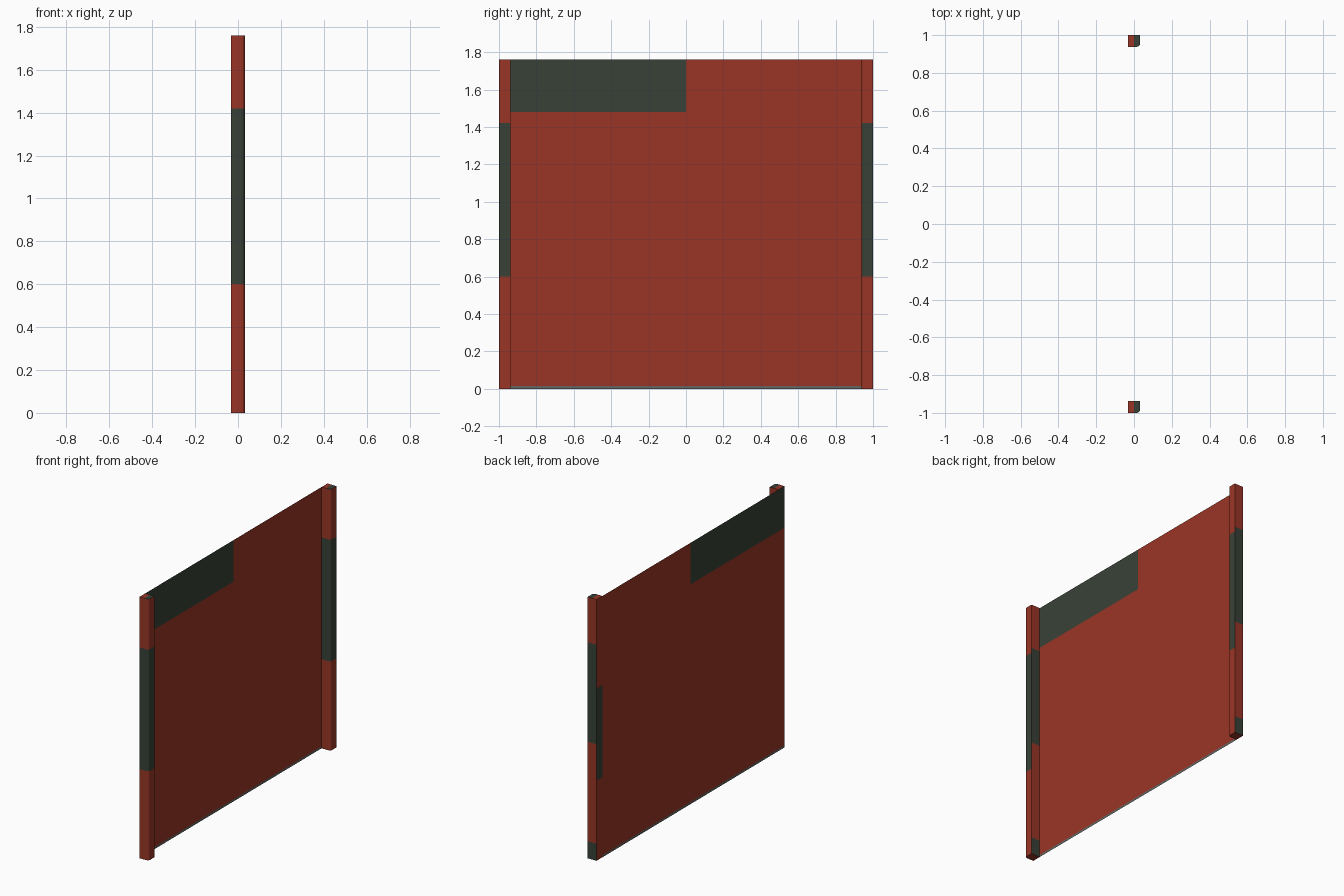
import bpy, bmesh, math
from mathutils import Vector

if "Cube" in bpy.data.objects:
    bpy.data.objects.remove(bpy.data.objects["Cube"])

H = 1.76      # height
D = 0.033     # half depth of posts
W = 0.062     # post width
R = 0.018     # rounded corner radius


def material(name, rgb):
    m = bpy.data.materials.new(name)
    m.diffuse_color = (*rgb, 1)
    m.use_nodes = True
    m.node_tree.nodes["Principled BSDF"].inputs["Base Color"].default_value = m.diffuse_color
    return m


mats = [material("brick_red", (0.32, 0.036, 0.019)),
        material("dark_green", (0.039, 0.053, 0.037)),
        material("grey", (0.13, 0.13, 0.125))]


def finish(bm, name):
    mesh = bpy.data.meshes.new(name)
    bm.to_mesh(mesh)
    bm.free()
    for m in mats:
        mesh.materials.append(m)
    ob = bpy.data.objects.new(name, mesh)
    bpy.context.collection.objects.link(ob)


def cut(bm, co, no):
    bmesh.ops.bisect_plane(bm, geom=bm.verts[:] + bm.edges[:] + bm.faces[:],
                           plane_co=co, plane_no=no, dist=1e-5)


def post_is_green(n, c):
    # painted bands differ on each side of the post
    if n.z > 0.5:
        return c.x > 0
    if n.z < -0.5:
        return False
    if n.y > 0.9:
        return c.z < 0.115 or 0.785 < c.z < 1.455
    if n.x < -0.9:
        return 0.54 < c.z < 1.16
    return 0.60 < c.z < 1.42


def post(name, y0):
    # profile with a rounded +x / -y corner
    pts = [(-D, y0 + W), (-D, y0)]
    for i in range(4):
        a = math.radians(-90 + 30 * i)
        pts.append((D - R + R * math.cos(a), y0 + R + R * math.sin(a)))
    pts.append((D, y0 + W))
    bm = bmesh.new()
    base = bm.faces.new([bm.verts.new((x, y, 0)) for x, y in pts])
    up = bmesh.ops.extrude_face_region(bm, geom=[base])["geom"]
    bmesh.ops.translate(bm, vec=(0, 0, H),
                        verts=[v for v in up if isinstance(v, bmesh.types.BMVert)])
    if not any(base is f for f in bm.faces):
        bmesh.ops.holes_fill(bm, edges=bm.edges[:])
    bmesh.ops.recalc_face_normals(bm, faces=bm.faces[:])
    for z in (0.115, 0.54, 0.60, 0.785, 1.16, 1.42, 1.455):
        cut(bm, (0, 0, z), (0, 0, 1))
    cut(bm, (0, 0, 0), (1, 0, 0))
    bm.normal_update()
    for f in bm.faces:
        f.material_index = int(post_is_green(f.normal, f.calc_center_median()))
    finish(bm, name)


post("left_post", -1.0)
post("right_post", 1.0 - W)

# thin sheet between the posts, with a green corner block and a grey bottom strip
bm = bmesh.new()
x = -D - 0.0007
bm.faces.new([bm.verts.new((x, y, z)) for y, z in
              ((-1, 0), (1 - W, 0), (1 - W, H), (-1, H))])
cut(bm, (0, 0, 0), (0, 1, 0))
for z in (0.015, 1.48):
    cut(bm, (0, 0, z), (0, 0, 1))
bm.normal_update()
for f in bm.faces:
    c = f.calc_center_median()
    f.material_index = 2 if c.z < 0.015 else int(c.z > 1.48 and c.y < 0)
finish(bm, "sheet_panel")
